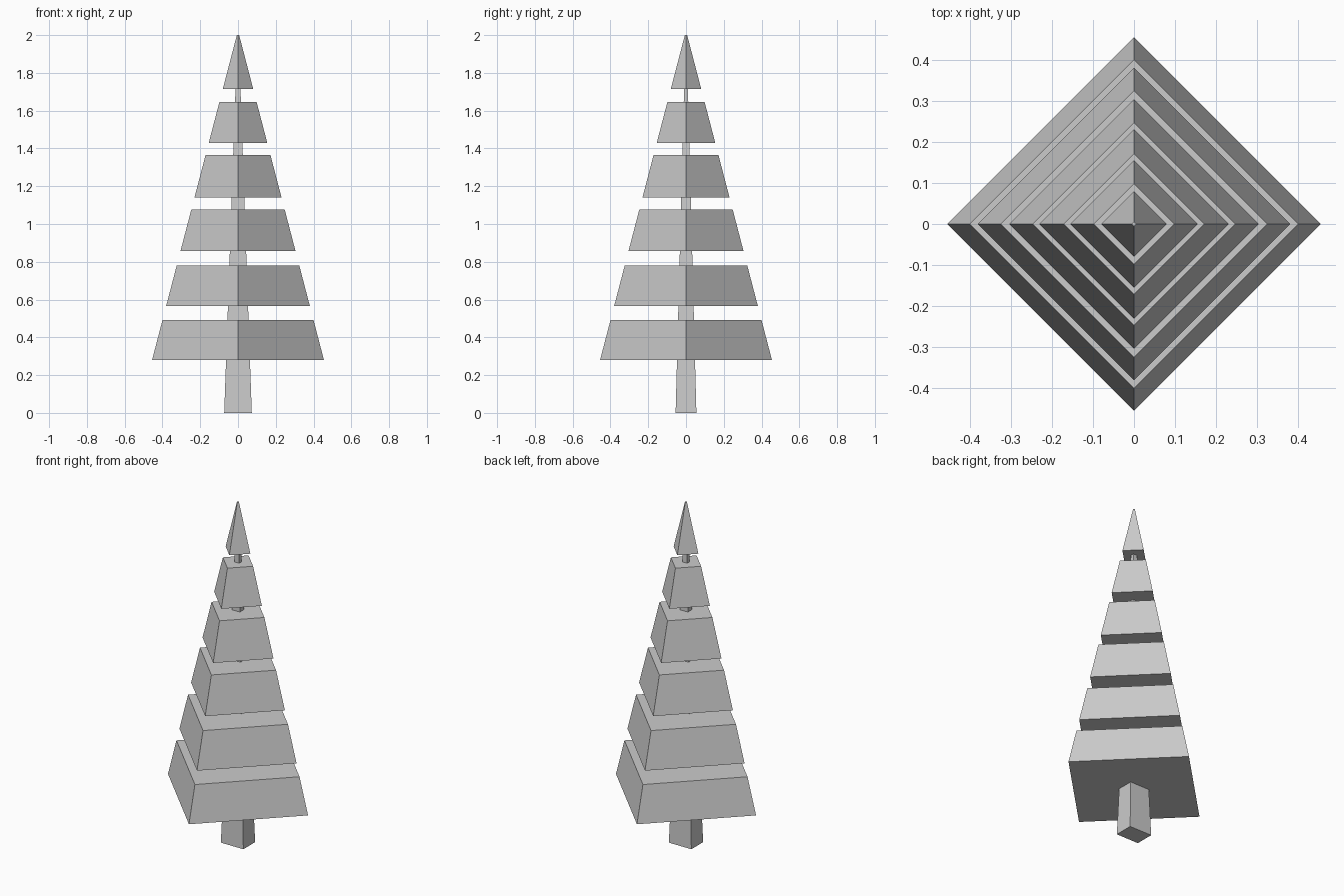
import bpy, bmesh

if "Cube" in bpy.data.objects:
    bpy.data.objects.remove(bpy.data.objects["Cube"])


def frustum(name, base, top, z0, z1):
    """Closed four-sided solid between two scaled outlines."""
    bm = bmesh.new()
    lower = [bm.verts.new((x, y, z0)) for x, y in base]
    upper = [bm.verts.new((x, y, z1)) for x, y in top]
    bm.faces.new(lower[::-1])
    bm.faces.new(upper)
    for i in range(4):
        j = (i + 1) % 4
        bm.faces.new((lower[i], lower[j], upper[j], upper[i]))
    mesh = bpy.data.meshes.new(name)
    bm.to_mesh(mesh)
    bm.free()
    obj = bpy.data.objects.new(name, mesh)
    bpy.context.collection.objects.link(obj)
    return obj


def diamond(r):
    return [(r, 0), (0, r), (-r, 0), (0, -r)]


def rectangle(x, y):
    return [(x, -y), (x, y), (-x, y), (-x, -y)]


def cone_radius(z):
    return 0.455 - 0.261 * (z - 0.28)


# Tapered rectangular trunk, running up into the tip
frustum("trunk", rectangle(0.073, 0.055), rectangle(0.005, 0.004), 0.0, 1.95)

# Foliage tiers: slices of one tall diamond-based pyramid
tiers = [(0.28, 0.492), (0.566, 0.78), (0.857, 1.077),
         (1.141, 1.366), (1.43, 1.647), (1.716, 2.0)]
for n, (z0, z1) in enumerate(tiers, 1):
    frustum(f"foliage_tier_{n}", diamond(cone_radius(z0)),
            diamond(cone_radius(z1)), z0, z1)
